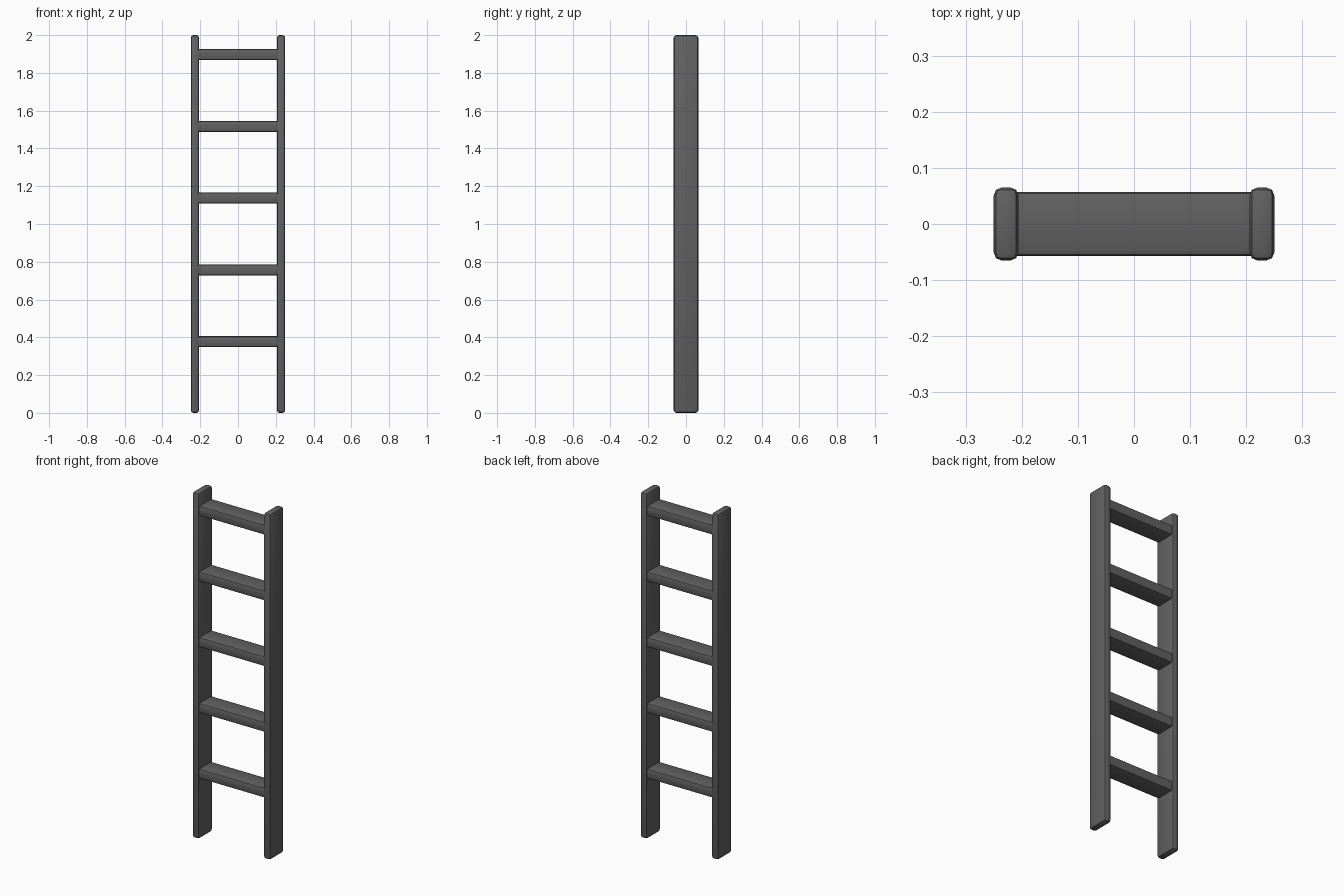
import bpy
import bmesh
from mathutils import Vector

cube = bpy.data.objects.get("Cube")
if cube:
    bpy.data.objects.remove(cube, do_unlink=True)

# Dark grey finish shared by every part
grey = bpy.data.materials.new("dark_grey")
grey.use_nodes = True
colour = (0.12, 0.12, 0.12, 1)
grey.diffuse_color = colour
grey.node_tree.nodes["Principled BSDF"].inputs["Base Color"].default_value = colour


def rounded_bar(name, centre, size, bevel, long_edges_only=False):
    """Box with softened edges; optionally only those running along x."""
    bm = bmesh.new()
    bmesh.ops.create_cube(bm, size=1)
    for v in bm.verts:
        v.co = Vector(a * b for a, b in zip(v.co, size))
    edges = [e for e in bm.edges if not long_edges_only
             or abs(e.verts[0].co.x - e.verts[1].co.x) > 0.01]
    bmesh.ops.bevel(bm, geom=edges, offset=bevel, segments=2,
                    profile=0.5, affect='EDGES')
    mesh = bpy.data.meshes.new(name)
    bm.to_mesh(mesh)
    bm.free()
    mesh.materials.append(grey)
    obj = bpy.data.objects.new(name, mesh)
    obj.location = centre
    bpy.context.collection.objects.link(obj)
    bpy.ops.object.select_all(action='DESELECT')
    obj.select_set(True)
    bpy.context.view_layer.objects.active = obj
    bpy.ops.object.shade_smooth_by_angle()
    return obj


# Upright side rails
for side, sign in (("left", 1), ("right", -1)):
    rounded_bar(side + "_rail", (sign * 0.228, 0, 1), (0.044, 0.13, 2), 0.014)

# Evenly spaced rungs, ending just inside the rails
for i in range(5):
    rounded_bar(f"rung_{i + 1}", (0, 0, 0.377 + i * 0.38),
                (0.43, 0.114, 0.058), 0.01, long_edges_only=True)
